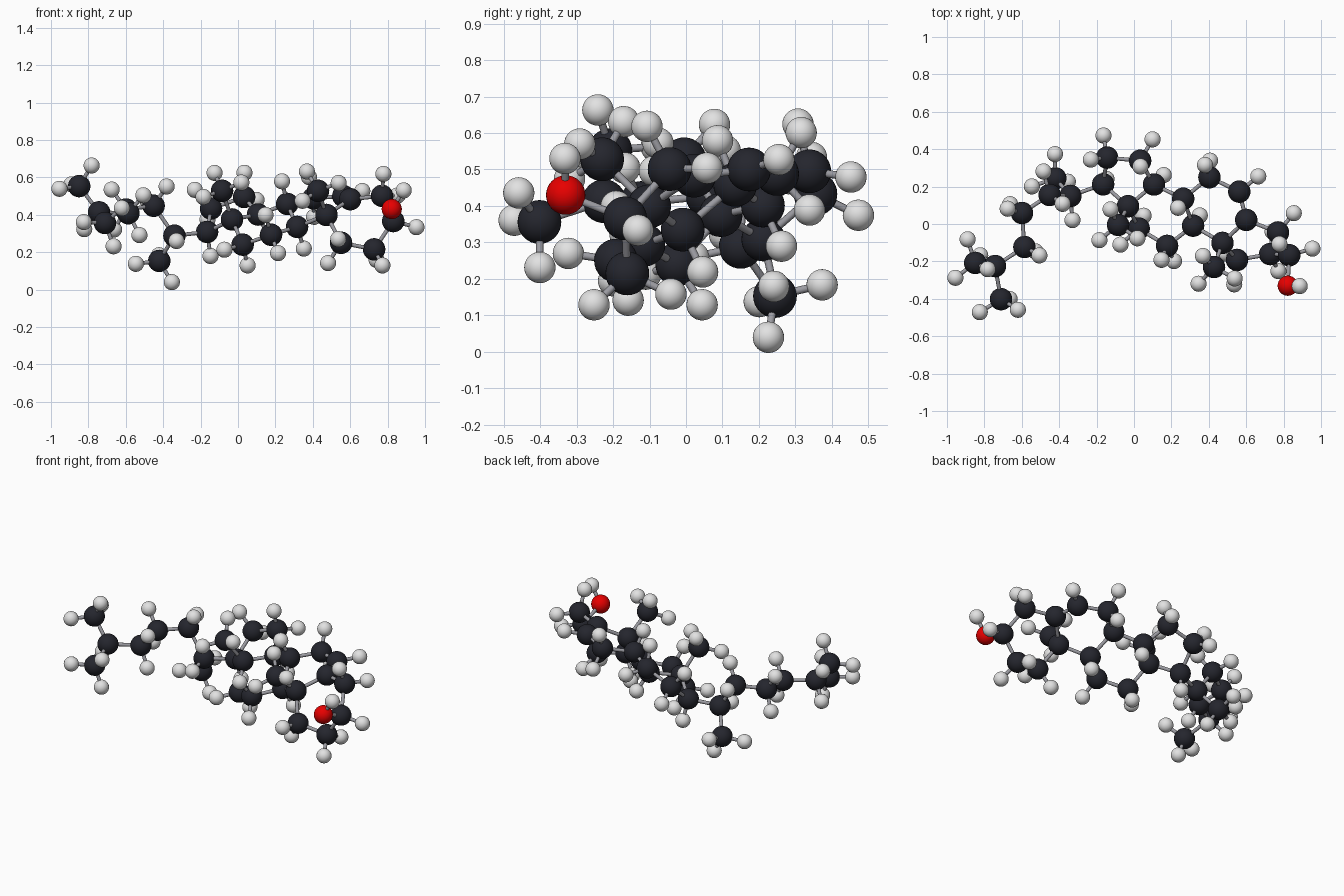
import bpy
import math
from mathutils import Matrix, Vector

if "Cube" in bpy.data.objects:
    bpy.data.objects.remove(bpy.data.objects["Cube"], do_unlink=True)

CARBON_RADIUS, OXYGEN_RADIUS, HYDROGEN_RADIUS, BOND_RADIUS = .06, .054, .043, .0105
HYDROGEN_BOND = .133

# Carbon centres, grouped by region of the molecule
hydroxyl_ring = {
    1: (.551, -.192, .25), 2: (.728, -.161, .215), 3: (.83, -.167, .366),
    4: (.77, -.045, .501), 5: (.6, .022, .483), 10: (.473, -.101, .399),
}
middle_rings = {
    6: (.563, .173, .5), 7: (.403, .25, .488), 8: (.263, .135, .458),
    9: (.316, -.009, .335), 11: (.177, -.117, .293), 12: (.025, -.024, .24),
    13: (-.032, .095, .375), 14: (.107, .211, .401),
}
small_ring = {15: (.033, .338, .495), 16: (-.144, .355, .433), 17: (-.165, .212, .308)}
ring_methyls = {18: (-.085, -.005, .528), 19: (.428, -.23, .528)}
tail = {
    20: (-.34, .15, .288), 21: (-.421, .244, .153), 22: (-.451, .155, .448),
    23: (-.599, .059, .428), 24: (-.586, -.123, .408), 25: (-.743, -.225, .413),
    26: (-.849, -.208, .553), 27: (-.711, -.402, .356),
}
regions = {"hydroxyl_ring": hydroxyl_ring, "middle_ring": middle_rings,
           "small_ring": small_ring, "ring_methyl": ring_methyls, "tail": tail}

# Chains of bonded carbons: rings first, then branches and tail
chains = [
    range(1, 11), (10, 1), (10, 5), (9, 11, 12, 13, 14, 8),
    range(14, 18), (17, 13, 18), (10, 19), (17, 20, 21),
    (20, 22), range(22, 27), (25, 27),
]
flat_carbons = (5, 6)
oxygen_holder = 3
oxygen_centre = Vector((.822, -.33, .43))
hydroxyl_hydrogen = Vector((.886, -.332, .53))


def make_material(name, colour, roughness=.5):
    mat = bpy.data.materials.new(name)
    mat.use_nodes = True
    mat.diffuse_color = (*colour, 1)
    shader = mat.node_tree.nodes["Principled BSDF"]
    shader.inputs["Base Color"].default_value = (*colour, 1)
    shader.inputs["Roughness"].default_value = roughness
    return mat


charcoal = make_material("charcoal", (.018, .019, .027))
pale_grey = make_material("pale_grey", (.76, .76, .76))
red = make_material("red", (.8, 0, 0))
bond_grey = make_material("bond_grey", (.33, .33, .36))


def template_mesh(name, material):
    """Turn the active primitive into a smooth mesh that copies can share."""
    bpy.ops.object.shade_smooth_by_angle()
    obj = bpy.context.object
    mesh = obj.data
    mesh.name = name
    mesh.materials.append(material)
    bpy.data.objects.remove(obj, do_unlink=True)
    return mesh


def sphere_mesh(name, radius, material):
    bpy.ops.mesh.primitive_uv_sphere_add(segments=32, ring_count=16, radius=radius)
    return template_mesh(name, material)


carbon_mesh = sphere_mesh("carbon_ball", CARBON_RADIUS, charcoal)
oxygen_mesh = sphere_mesh("oxygen_ball", OXYGEN_RADIUS, red)
hydrogen_mesh = sphere_mesh("hydrogen_ball", HYDROGEN_RADIUS, pale_grey)
bpy.ops.mesh.primitive_cylinder_add(vertices=16, radius=BOND_RADIUS, depth=1)
bond_mesh = template_mesh("bond_rod", bond_grey)


def place(name, mesh, location):
    obj = bpy.data.objects.new(name, mesh)
    obj.location = location
    bpy.context.collection.objects.link(obj)
    return obj


def bond(name, start, end):
    span = end - start
    rod = place(name, bond_mesh, (start + end) / 2)
    rod.rotation_euler = span.to_track_quat("Z", "Y").to_euler()
    rod.scale.z = span.length


def hydrogen(location, holder):
    place("hydrogen", hydrogen_mesh, location)
    bond("hydrogen_bond", holder, location)


# Carbon balls
centres = {}
for region, atoms in regions.items():
    for number, point in atoms.items():
        centres[number] = Vector(point)
        place(region + "_carbon", carbon_mesh, point)

# Carbon bonds, remembering the neighbours of each carbon
neighbours = {number: [] for number in centres}
for chain in chains:
    chain = list(chain)
    for a, b in zip(chain, chain[1:]):
        bond("carbon_bond", centres[a], centres[b])
        neighbours[a].append(b)
        neighbours[b].append(a)

# Hydroxyl group
place("oxygen", oxygen_mesh, oxygen_centre)
bond("oxygen_bond", centres[oxygen_holder], oxygen_centre)
hydrogen(hydroxyl_hydrogen, oxygen_centre)


def free_directions(number):
    """Directions of the hydrogens that complete a carbon."""
    here = centres[number]
    points = [centres[n] for n in neighbours[number]]
    if number == oxygen_holder:
        points.append(oxygen_centre)
    arms = [(p - here).normalized() for p in points]
    missing = (3 if number in flat_carbons else 4) - len(arms)
    away = -sum(arms, Vector()).normalized()
    if missing == 1:
        return [away]
    if missing == 2:
        side = arms[0].cross(arms[1]).normalized()
        half = math.radians(54)
        return [away * math.cos(half) + side * s * math.sin(half) for s in (-1, 1)]
    if missing == 3:
        # Staggered tripod opposite the parent's other bonds
        parent = neighbours[number][0]
        other = next(n for n in neighbours[parent] if n != number)
        lean = centres[parent] - centres[other]
        lean = (lean - away * lean.dot(away)).normalized()
        tilt = math.radians(70.5)
        leg = away * math.cos(tilt) + lean * math.sin(tilt)
        return [Matrix.Rotation(math.tau * k / 3, 3, away) @ leg for k in range(3)]
    return []


# Hydrogen balls
for number, centre in centres.items():
    for direction in free_directions(number):
        hydrogen(centre + direction * HYDROGEN_BOND, centre)
